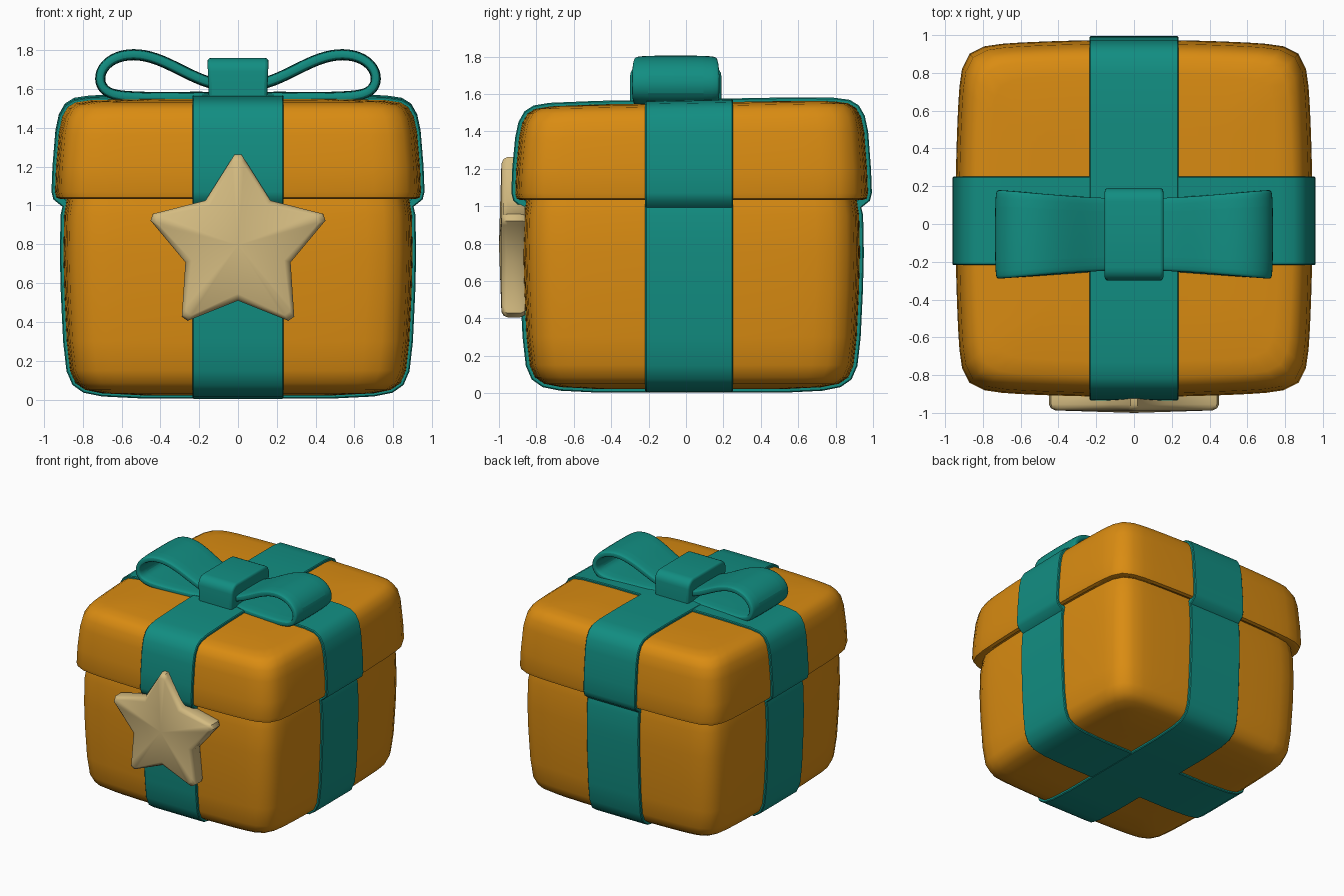
import bpy
import bmesh
import math
from mathutils import Vector

cube = bpy.data.objects.get("Cube")
if cube:
    bpy.data.objects.remove(cube, do_unlink=True)

CY = 0.03  # centre of the box in y


def material(name, rgb):
    m = bpy.data.materials.new(name)
    m.use_nodes = True
    m.diffuse_color = (*rgb, 1)
    m.node_tree.nodes["Principled BSDF"].inputs["Base Color"].default_value = (*rgb, 1)
    return m


ORANGE = material("orange", (0.70, 0.262, 0.006))
TEAL = material("teal", (0.006, 0.27, 0.223))
CREAM = material("cream", (0.66, 0.50, 0.22))


def finish(name, bm, mat, angle=40):
    bmesh.ops.recalc_face_normals(bm, faces=bm.faces[:])
    me = bpy.data.meshes.new(name)
    bm.to_mesh(me)
    bm.free()
    me.materials.append(mat)
    me.shade_smooth()
    me.set_sharp_from_angle(angle=math.radians(angle))
    ob = bpy.data.objects.new(name, me)
    bpy.context.collection.objects.link(ob)
    return ob


def tilt(y, z):
    # the top of the lid rises slightly to the back
    return z + 0.018 * y if z > 1.3 else z


def bridge(bm, rings, closed=False):
    pairs = list(zip(rings, rings[1:]))
    if closed:
        pairs.append((rings[-1], rings[0]))
    for a, b in pairs:
        for i in range(len(a)):
            j = (i + 1) % len(a)
            bm.faces.new((a[i], a[j], b[j], b[i]))
    if not closed:
        bm.faces.new(rings[0])
        bm.faces.new(rings[-1])


def soft_box(name, levels, mat, count=96, power=14, bulge=0.035):
    # loft of rounded squares with gently bulging sides
    bm = bmesh.new()
    rings = []
    for r, z in levels:
        ring = []
        for i in range(count):
            a = math.tau * i / count
            c, s = math.cos(a), math.sin(a)
            k = (abs(c) ** power + abs(s) ** power) ** (-1 / power)
            u, v = c * k, s * k
            x, y = r * u * (1 - bulge * v * v), r * v * (1 - bulge * u * u)
            ring.append(bm.verts.new((x, y + CY, tilt(y, z))))
        rings.append(ring)
    bridge(bm, rings)
    return finish(name, bm, mat)


def strip(name, path, place, inner, outer, chamfer, closed):
    # ribbon with a chamfered section swept along (u, z, half width) points
    bm = bmesh.new()
    rings, n, e = [], len(path), chamfer
    for i, (u, z, w) in enumerate(path):
        p = path[(i - 1) % n] if closed else path[max(i - 1, 0)]
        q = path[(i + 1) % n] if closed else path[min(i + 1, n - 1)]
        nrm = Vector((q[1] - p[1], p[0] - q[0])).normalized()
        section = [(e - w, outer), (w - e, outer), (w, outer - e), (w, inner + e),
                   (w - e, inner), (e - w, inner), (-w, inner + e), (-w, outer - e)]
        rings.append([bm.verts.new(place(u + nrm.x * t, s, z + nrm.y * t))
                      for s, t in section])
    bridge(bm, rings, closed)
    return finish(name, bm, TEAL)


# Box body and lid, as (half width, height) levels
body = [(0.5, 0.022), (0.7, 0.032), (0.79, 0.05), (0.84, 0.085), (0.868, 0.15),
        (0.885, 0.3), (0.897, 0.55), (0.902, 0.75), (0.898, 0.95), (0.89, 1.0), (0.88, 1.07)]
lid = [(0.85, 1.06), (0.915, 1.032), (0.938, 1.04), (0.945, 1.07), (0.94, 1.2),
       (0.925, 1.38), (0.908, 1.46), (0.88, 1.51), (0.84, 1.535), (0.76, 1.547), (0.5, 1.553)]
soft_box("box_body", body, ORANGE)
soft_box("box_lid", lid, ORANGE)

# Ribbons wrapped round the box in both directions
half = body[:-1] + lid[2:]
loop = [(r, z, 0.235) for r, z in half] + [(-r, z, 0.235) for r, z in reversed(half)]
strip("ribbon_front_to_back", loop,
      lambda u, s, z: (s, u + CY, tilt(u, z)), -0.03, 0.019, 0.006, True)
strip("ribbon_side_to_side", loop,
      lambda u, s, z: (u, s + 0.017, tilt(s, z)), -0.03, 0.016, 0.006, True)

# Bow loops
BOW_Y = -0.055
bow = [(0.06, 1.61, 0.19), (0.18, 1.64, 0.195), (0.30, 1.70, 0.2), (0.42, 1.76, 0.21),
       (0.54, 1.785, 0.22), (0.65, 1.76, 0.23), (0.715, 1.69, 0.235), (0.71, 1.61, 0.235),
       (0.65, 1.565, 0.23), (0.5, 1.555, 0.22), (0.3, 1.555, 0.205), (0.06, 1.56, 0.19)]
for side, name in ((1, "bow_loop_left"), (-1, "bow_loop_right")):
    ob = strip(name, bow, lambda u, s, z: (side * u, s + BOW_Y, z),
               -0.03, 0.03, 0.014, False)
    ob.modifiers.new("smooth", 'SUBSURF').levels = 2
    ob.modifiers["smooth"].render_levels = 2

# Bow knot, slightly waisted at the base
bm = bmesh.new()
bmesh.ops.create_cube(bm, size=1)
for v in bm.verts:
    flare = 0.15 if v.co.z < 0 else 0.158
    v.co = Vector((math.copysign(flare, v.co.x), v.co.y * 0.49 + BOW_Y, 1.655 + v.co.z * 0.21))
top_edges = [e for e in bm.edges
             if all(v.co.z > 1.7 for v in e.verts) and abs(e.verts[0].co.y - e.verts[1].co.y) < 0.01]
bmesh.ops.bevel(bm, geom=top_edges, offset=0.07, segments=5, profile=0.5, affect='EDGES')
ob = finish("bow_knot", bm, TEAL)
mod = ob.modifiers.new("soft_edges", 'BEVEL')
mod.width, mod.segments = 0.018, 3
mod.limit_method, mod.angle_limit = 'ANGLE', math.radians(40)

# Star on the front, with blunt tips and a raised centre
outline = []
for i in range(5):
    a = math.pi / 2 + math.tau * i / 5
    outline += [(a - 0.075, 0.445), (a - 0.04, 0.468), (a + 0.04, 0.468), (a + 0.075, 0.445),
                (a + math.pi / 5, 0.285)]
bm = bmesh.new()
rings = []
for inset, y in ((0.015, -0.86), (0, -0.885), (0, -0.955), (0.01, -0.975), (0.035, -0.987)):
    rings.append([bm.verts.new(((r - inset) * math.cos(a), y, 0.795 + (r - inset) * math.sin(a)))
                  for a, r in outline])
bridge(bm, rings)
front = [f for f in bm.faces if len(f.verts) > 4 and f.calc_center_median().y < -0.95]
bmesh.ops.poke(bm, faces=front)
hub = min(bm.verts, key=lambda v: Vector((v.co.x, v.co.z - 0.795)).length + v.co.y)
hub.co.y = -1.0
finish("star", bm, CREAM, 50)
